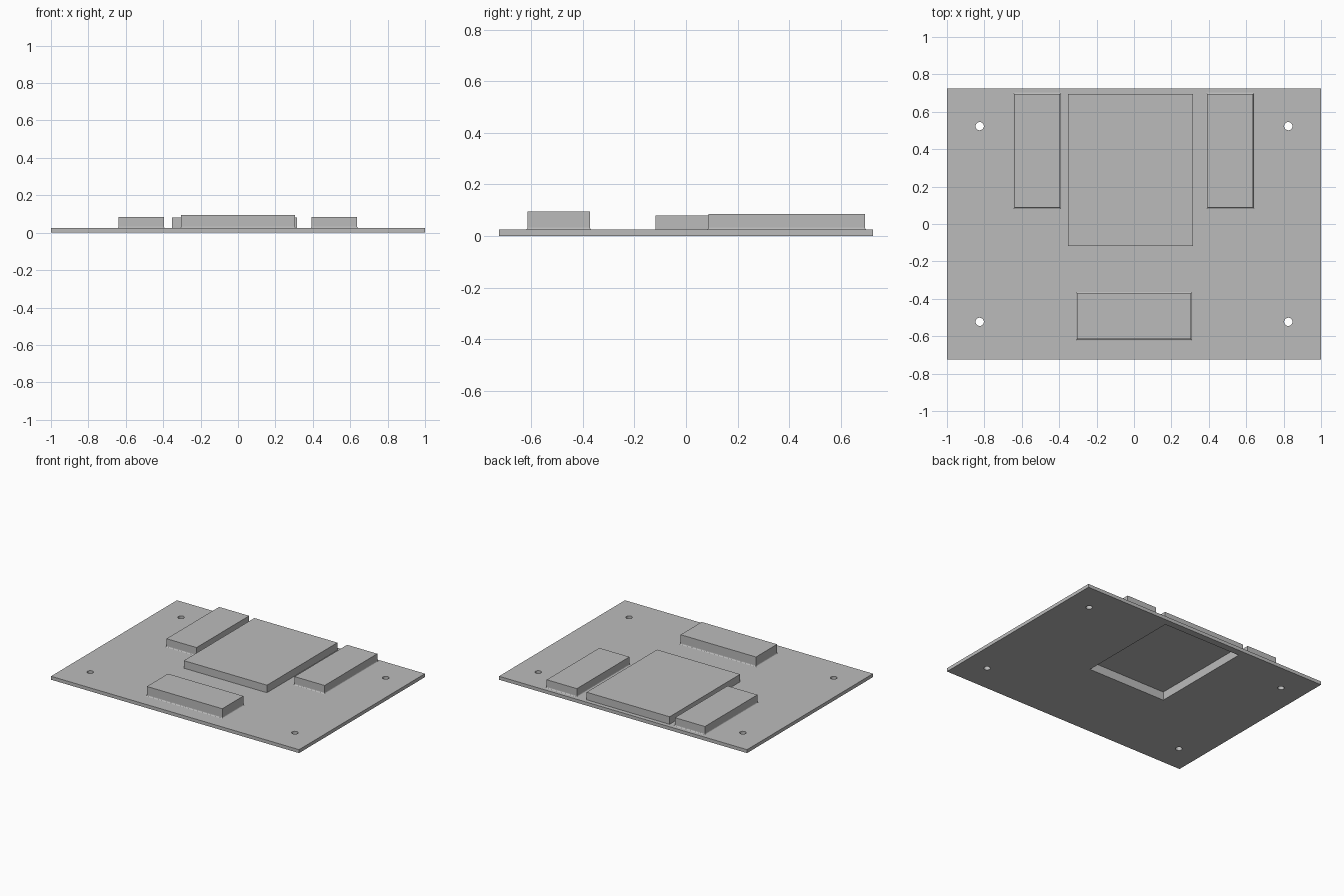
import bpy, bmesh, math

if "Cube" in bpy.data.objects:
    bpy.data.objects.remove(bpy.data.objects["Cube"])

grey = bpy.data.materials.new("plain grey")
grey.diffuse_color = (0.5, 0.5, 0.5, 1)
grey.use_nodes = True
grey.node_tree.nodes["Principled BSDF"].inputs["Base Color"].default_value = grey.diffuse_color

PLATE_TOP = 0.025


def finish(name, bm):
    bmesh.ops.recalc_face_normals(bm, faces=bm.faces)
    mesh = bpy.data.meshes.new(name)
    bm.to_mesh(mesh)
    bm.free()
    mesh.materials.append(grey)
    obj = bpy.data.objects.new(name, mesh)
    bpy.context.collection.objects.link(obj)
    return obj


def stack(name, x0, x1, y0, y1, rings):
    """Rectangular solid from (height, outward offset) rings."""
    bm = bmesh.new()
    loops = []
    for z, o in rings:
        loops.append([bm.verts.new(p) for p in (
            (x0 - o, y0 - o, z), (x1 + o, y0 - o, z),
            (x1 + o, y1 + o, z), (x0 - o, y1 + o, z))])
    bm.faces.new(loops[0][::-1])
    bm.faces.new(loops[-1])
    for a, b in zip(loops, loops[1:]):
        for i in range(4):
            j = (i + 1) % 4
            bm.faces.new((a[i], a[j], b[j], b[i]))
    return finish(name, bm)


def box(name, x0, x1, y0, y1, z0, z1):
    return stack(name, x0, x1, y0, y1, [(z0, 0), (z1, 0)])


def filleted_block(name, x0, x1, y0, y1, top, r=0.008, steps=4):
    """Block with a small concave fillet where it meets the plate."""
    rings = []
    for i in range(steps + 1):
        a = math.pi / 2 * i / steps
        rings.append((PLATE_TOP + r * (1 - math.cos(a)), r * (1 - math.sin(a))))
    return stack(name, x0, x1, y0, y1, rings + [(top, 0)])


def cut(target, cutter):
    mod = target.modifiers.new("cut", 'BOOLEAN')
    mod.operation = 'DIFFERENCE'
    mod.solver = 'EXACT'
    mod.object = cutter
    bpy.context.view_layer.objects.active = target
    bpy.ops.object.modifier_apply(modifier=mod.name)


# Base plate and the hollow central housing
plate = box("base_plate", -1, 1, -0.725, 0.725, 0, PLATE_TOP)
housing = box("central_housing", -0.354, 0.316, -0.118, 0.694, PLATE_TOP, 0.08)

# Pocket opening through the plate into the housing
pocket = box("pocket_cutter", -0.334, 0.296, -0.098, 0.674, -0.1, 0.061)
cut(plate, pocket)
cut(housing, pocket)

# Four mounting holes
bm = bmesh.new()
for sx in (-1, 1):
    for sy in (-1, 1):
        made = bmesh.ops.create_cone(bm, cap_ends=True, segments=32,
                                     radius1=0.022, radius2=0.022, depth=0.2)
        bmesh.ops.translate(bm, verts=made["verts"],
                            vec=(sx * 0.825, sy * 0.523, 0))
holes = finish("hole_cutter", bm)
cut(plate, holes)

for helper in (pocket, holes):
    bpy.data.objects.remove(helper)

# Raised blocks
filleted_block("left_block", -0.638, -0.396, 0.088, 0.694, 0.085)
filleted_block("right_block", 0.394, 0.637, 0.088, 0.694, 0.085)
filleted_block("front_block", -0.304, 0.304, -0.615, -0.372, 0.095)
